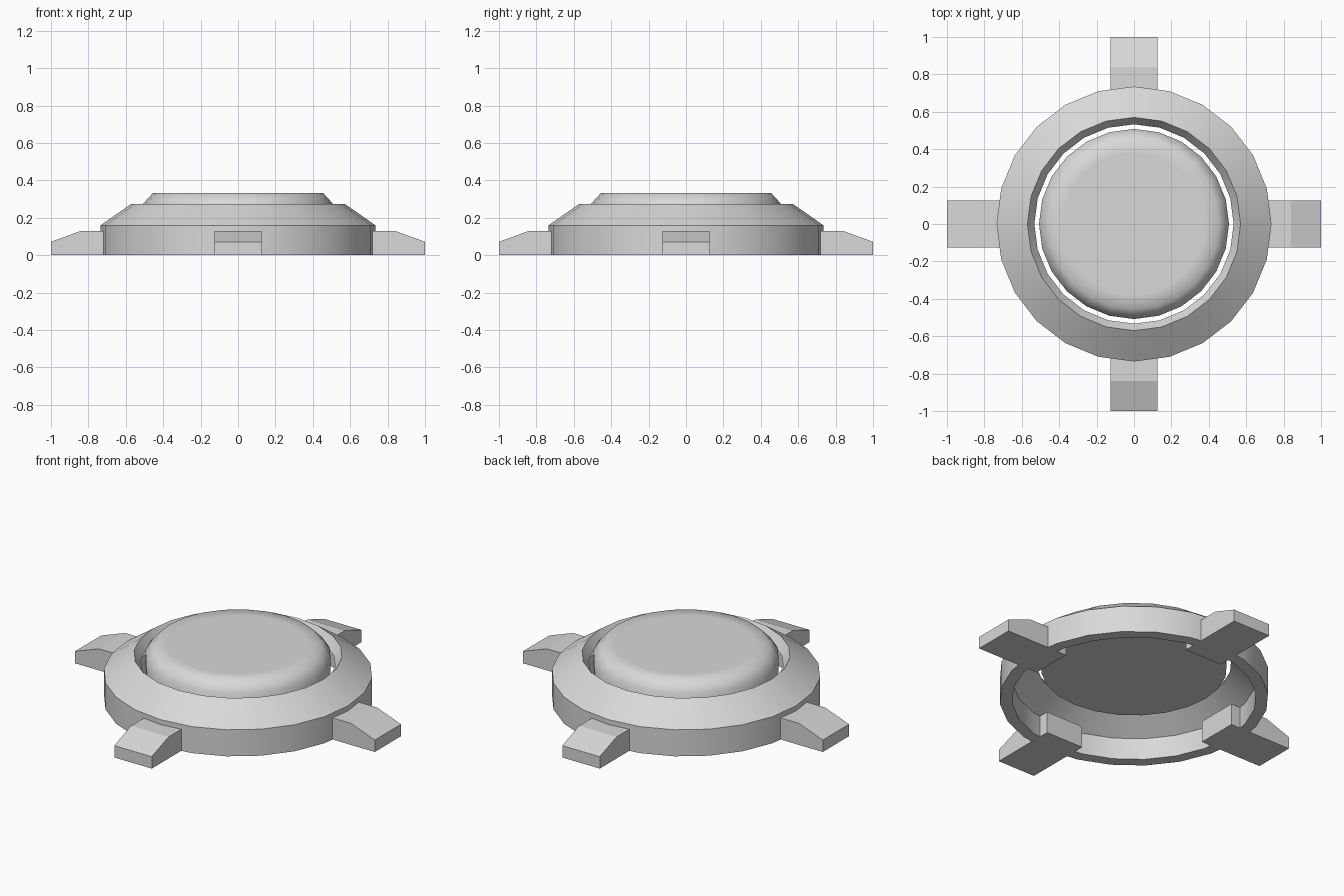
import bpy
import bmesh
from math import cos, sin, pi, radians

SIDES = 24

default = bpy.data.objects.get("Cube")
if default:
    bpy.data.objects.remove(default, do_unlink=True)

grey = bpy.data.materials.new("light grey")
grey.use_nodes = True
grey.diffuse_color = (0.69, 0.69, 0.69, 1)
grey.node_tree.nodes["Principled BSDF"].inputs["Base Color"].default_value = (0.69, 0.69, 0.69, 1)


def finish(bm, name):
    bmesh.ops.recalc_face_normals(bm, faces=bm.faces)
    mesh = bpy.data.meshes.new(name)
    bm.to_mesh(mesh)
    bm.free()
    mesh.materials.append(grey)
    obj = bpy.data.objects.new(name, mesh)
    bpy.context.collection.objects.link(obj)
    return obj


def lathe(name, profile, closed, sharp_angle):
    """Turn a (radius, height) profile about z; an open profile gets end caps."""
    bm = bmesh.new()
    rings = []
    for r, z in profile:
        angles = [2 * pi * i / SIDES for i in range(SIDES)]
        rings.append([bm.verts.new((r * cos(a), r * sin(a), z)) for a in angles])
    pairs = list(zip(rings, rings[1:]))
    if closed:
        pairs.append((rings[-1], rings[0]))
    else:
        bm.faces.new(rings[0])
        bm.faces.new(rings[-1])
    for low, high in pairs:
        for i in range(SIDES):
            j = (i + 1) % SIDES
            bm.faces.new((low[i], low[j], high[j], high[i]))
    obj = finish(bm, name)
    bpy.ops.object.select_all(action='DESELECT')
    obj.select_set(True)
    bpy.context.view_layer.objects.active = obj
    bpy.ops.object.shade_smooth_by_angle(angle=radians(sharp_angle))


def foot(name, angle):
    """Extrude the side outline of a foot across its width."""
    outline = [(0.59, 0), (1, 0), (1, 0.072), (0.84, 0.13), (0.59, 0.13)]
    bm = bmesh.new()
    face = bm.faces.new([bm.verts.new((x, -0.125, z)) for x, z in outline])
    side = bmesh.ops.extrude_face_region(bm, geom=[face])
    verts = [v for v in side["geom"] if isinstance(v, bmesh.types.BMVert)]
    bmesh.ops.translate(bm, verts=verts, vec=(0, 0.25, 0))
    obj = finish(bm, name)
    obj.rotation_euler.z = radians(angle)


# Hollow housing of even thickness: upright wall, sloped collar, open middle
lathe("housing_ring", [
    (0.735, 0), (0.735, 0.16), (0.57, 0.275),
    (0.533, 0.222), (0.668, 0.13), (0.668, 0),
], closed=True, sharp_angle=30)

# Push button with a softened upper edge and flat top
lathe("button", [
    (0.508, 0.186), (0.508, 0.275), (0.455, 0.333), (0.38, 0.333),
], closed=False, sharp_angle=60)

# Four feet around the housing
for name, angle in (("left", 0), ("back", 90), ("right", 180), ("front", 270)):
    foot(name + "_foot", angle)
